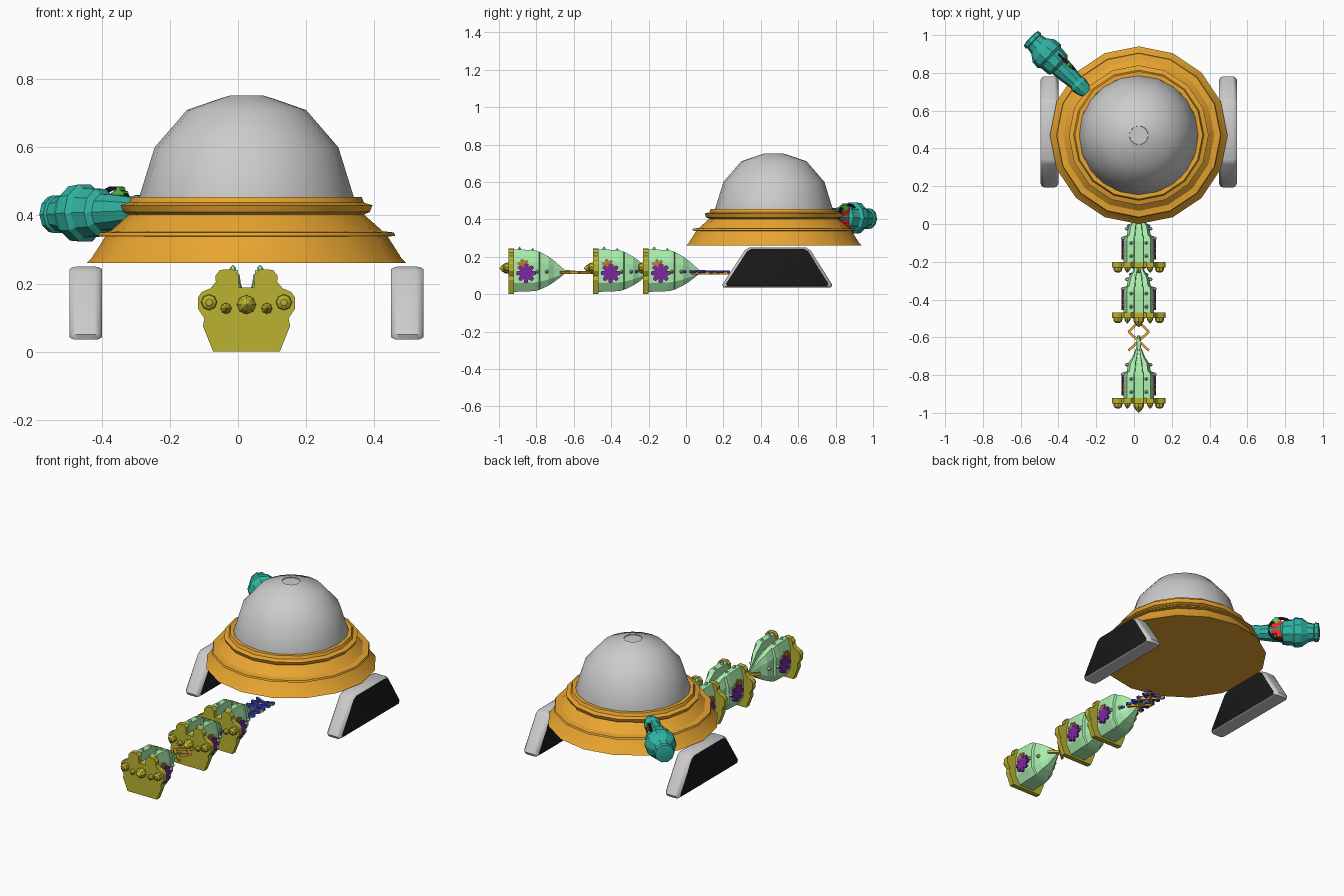
import bpy, bmesh
from math import sin, cos, pi, radians
from mathutils import Vector, Matrix

if "Cube" in bpy.data.objects:
    bpy.data.objects.remove(bpy.data.objects["Cube"])

CX, CY = 0.025, 0.47


def material(name, rgb):
    m = bpy.data.materials.new(name)
    m.diffuse_color = (*rgb, 1)
    m.use_nodes = True
    m.node_tree.nodes["Principled BSDF"].inputs["Base Color"].default_value = m.diffuse_color
    return m


ORANGE = material("orange", (0.82, 0.38, 0.03))
BLACK = material("black", (0.01, 0.01, 0.01))
GREEN = material("light_green", (0.4, 0.85, 0.42))
OLIVE = material("olive", (0.5, 0.45, 0.03))
PURPLE = material("purple", (0.2, 0.02, 0.35))
BROWN = material("brown", (0.5, 0.2, 0.03))
BLUE = material("blue", (0.05, 0.06, 0.6))
TEAL = material("teal", (0.03, 0.45, 0.36))
RED = material("red", (0.85, 0.02, 0.02))
LEAF = material("leaf_green", (0.1, 0.6, 0.05))


def finish(name, bm, mat=None, smooth=None, matrix=None):
    bmesh.ops.recalc_face_normals(bm, faces=bm.faces)
    me = bpy.data.meshes.new(name)
    bm.to_mesh(me)
    bm.free()
    if mat:
        me.materials.append(mat)
    if smooth:
        me.shade_smooth()
        me.set_sharp_from_angle(angle=radians(smooth))
    ob = bpy.data.objects.new(name, me)
    bpy.context.collection.objects.link(ob)
    if matrix:
        ob.matrix_world = matrix
    return ob


def loft(name, rings, **kw):
    """Skin a list of equal-length closed rings and cap both ends."""
    bm = bmesh.new()
    vs = [[bm.verts.new(p) for p in r] for r in rings]
    n = len(vs[0])
    for a, b in zip(vs, vs[1:]):
        for i in range(n):
            bm.faces.new((a[i], a[(i + 1) % n], b[(i + 1) % n], b[i]))
    bm.faces.new(vs[0])
    bm.faces.new(vs[-1])
    return finish(name, bm, **kw)


def lathe(name, profile, sides, **kw):
    return loft(name, [[(r * cos(2 * pi * i / sides), r * sin(2 * pi * i / sides), z)
                        for i in range(sides)] for r, z in profile], **kw)


def aim(loc, direction):
    return Matrix.Translation(loc) @ Vector(direction).to_track_quat('Z', 'Y').to_matrix().to_4x4()


def flower(name, loc, normal, r, petals, depth, mat):
    pts = [(r * k * cos(a), r * k * sin(a)) for i in range(petals * 4)
           for a in [2 * pi * i / (petals * 4)] for k in [(1, 0.95, 0.62, 0.95)[i % 4]]]
    return loft(name, [[(x, y, z) for x, y in pts] for z in (-depth / 2, depth / 2)],
                mat=mat, matrix=aim(loc, normal))


def bars(name, segments, w, h, mat):
    """Flat bars between pairs of points, joined in one mesh."""
    bm = bmesh.new()
    for a, b in segments:
        a, b = Vector(a), Vector(b)
        m = (Matrix.Translation((a + b) / 2) @ (b - a).to_track_quat('X', 'Z').to_matrix().to_4x4()
             @ Matrix.Diagonal(((b - a).length, w, h, 1)))
        bmesh.ops.create_cube(bm, size=1, matrix=m)
    return finish(name, bm, mat)


# Stepped skirt and dome
base = Matrix.Translation((CX, CY, 0))
lathe("skirt", [(0.47, 0.26), (0.455, 0.275), (0.415, 0.338), (0.437, 0.34), (0.433, 0.35),
                (0.40, 0.354), (0.345, 0.403), (0.362, 0.41), (0.37, 0.43), (0.345, 0.438),
                (0.338, 0.455), (0.315, 0.455), (0.305, 0.43)], 16, mat=ORANGE, smooth=30, matrix=base)
lathe("dome", [(0.315, 0.43), (0.315, 0.455), (0.27, 0.60), (0.175, 0.71), (0.08, 0.743),
               (0.05, 0.752), (0.049, 0.748)], 20, smooth=40, matrix=base)

# Track pods
side = [(0.20, 0.035), (0.775, 0.035), (0.782, 0.05), (0.665, 0.235), (0.64, 0.25),
        (0.34, 0.25), (0.315, 0.235), (0.193, 0.05)]
for label, x in (("left", -0.4475), ("right", 0.4975)):
    def ring(dx, k):
        return [(x + dx, 0.4875 + (y - 0.4875) * k, 0.1425 + (z - 0.1425) * k) for y, z in side]
    pod = loft("track_" + label, [ring(-0.048, 0.93), ring(-0.038, 0.985), ring(-0.025, 1),
                                  ring(0.025, 1), ring(0.038, 0.985), ring(0.048, 0.93)], smooth=40)
    pod.data.materials.append(None)
    pod.data.materials.append(BLACK)
    for p in pod.data.polygons:
        if abs(p.normal.x) > 0.95:
            p.material_index = 1

# Chain of three trailing pods, each with a lobed face plate
half_body = [(0.05, 0.012), (0.08, 0.06), (0.08, 0.175), (0.062, 0.24), (0.025, 0.24), (0.022, 0.188)]
body = half_body + [(-x, z) for x, z in reversed(half_body)]
half_face = [(0.098, 0), (0.128, 0.075), (0.124, 0.098), (0.142, 0.125), (0.142, 0.16), (0.132, 0.175),
             (0.106, 0.186), (0.09, 0.205), (0.092, 0.222), (0.078, 0.24), (0.04, 0.243),
             (0.024, 0.226), (0.022, 0.188)]
face = half_face + [(-x, z) for x, z in reversed(half_face)]
body_steps = [(0.0, 1, 1), (0.11, 1, 0.96), (0.135, 0.97, 0.9), (0.14, 0.8, 0.88), (0.185, 0.68, 0.68),
              (0.215, 0.42, 0.5), (0.27, 0.14, 0.1), (0.33, 0.12, 0.06)]
for i, oy in enumerate((0, 0.452, 0.72)):
    n = f"_{i + 1}"
    y0 = -0.92 + oy
    loft("pod_body" + n, [[(CX + x * kx, y0 + dy, 0.118 + (z - 0.118) * kz) for x, z in body]
                          for dy, kx, kz in body_steps], mat=GREEN)
    loft("pod_face" + n, [[(CX + x, y, z) for x, z in face] for y in (y0 - 0.03, y0)], mat=OLIVE)
    for j, (dx, z, r, d) in enumerate([(0, 0.138, 0.028, 0.05), (-0.06, 0.127, 0.016, 0.03),
                                       (0.06, 0.127, 0.016, 0.03)]):
        lathe(f"face_nub{n}_{j}", [(r, 0), (r, d * 0.35), (r * 0.6, d * 0.7), (0.002, d)], 8,
              mat=OLIVE, matrix=aim((CX + dx, y0 - 0.028, z), (0, -1, 0)))
    for s in (-1, 1):
        flower(f"side_gear{n}_{s}", (CX + s * 0.08, y0 + 0.065, 0.112), (s, 0, 0), 0.053, 8, 0.022, PURPLE)
        flower(f"upper_gear{n}_{s}", (CX + s * 0.08, y0 + 0.05, 0.152), (s, 0, 0), 0.035, 7, 0.014, BROWN)
        lathe(f"lobe_back{n}_{s}", [(0.024, 0), (0.022, 0.022), (0.01, 0.03)], 8, mat=OLIVE,
              matrix=aim((CX + s * 0.11, y0 - 0.026, 0.145), (0, -1, 0)))
        for j, (dx, dy, z) in enumerate([(0.072, 0.125, 0.12), (0.05, 0.175, 0.12), (0.04, 0.03, 0.23),
                                         (0.04, 0.10, 0.222)]):
            d = (s, 0, 0) if j < 2 else (0, 0, 1)
            lathe(f"stud{n}_{s}_{j}", [(0.011, 0), (0.009, 0.016), (0.001, 0.024)], 6, mat=GREEN,
                  matrix=aim((CX + s * dx, y0 + dy, z), d))


# Scissor links joining the chain to the machine
def scissor(name, y0, y1, n, amp, w, z, mat):
    step = (y1 - y0) / n
    segs = []
    for k in range(n):
        a = amp if k % 2 == 0 else -amp
        for s in (1, -1):
            segs.append(((CX + s * a, y0 + k * step, z), (CX - s * a, y0 + (k + 1) * step, z)))
    return bars(name, segs, w, 0.014, mat)


scissor("front_link", -0.67, -0.47, 2, 0.054, 0.013, 0.116, ORANGE)
scissor("middle_link", -0.30, -0.19, 1, 0.054, 0.013, 0.116, ORANGE)
scissor("rear_link", 0.03, 0.23, 2, 0.05, 0.013, 0.112, ORANGE)
scissor("rear_spikes", -0.06, 0.23, 6, 0.06, 0.012, 0.12, BLUE)
scissor("middle_spikes", -0.27, -0.22, 1, 0.05, 0.012, 0.12, BLUE)

# Nozzle angled off the rear left of the skirt
axis = Vector((-0.7, 0.68, -0.03)).normalized()
start = Vector((-0.27, 0.715, 0.415))
lathe("nozzle", [(0.03, -0.03), (0.042, 0), (0.048, 0.03), (0.042, 0.05), (0.052, 0.12), (0.056, 0.17),
                 (0.072, 0.185), (0.076, 0.235), (0.088, 0.25), (0.084, 0.29), (0.058, 0.325),
                 (0.05, 0.36), (0.058, 0.365), (0.054, 0.385), (0.03, 0.39)],
      10, mat=TEAL, smooth=20, matrix=aim(start, axis))
out = Vector((0.69, 0.72, 0)).normalized()
hub = Vector((-0.365, 0.865, 0.41))
flower("nozzle_wheel", hub, out, 0.06, 7, 0.02, RED)
lathe("wheel_stem", [(0.03, 0), (0.03, 0.07)], 8, mat=TEAL, matrix=aim(hub - out * 0.075, out))
flower("wheel_leaf", hub + Vector((0.02, -0.02, 0.053)), out, 0.022, 4, 0.022, LEAF)
along = Vector((-out.y, out.x, 0))
arc = [hub + 0.07 * (along * cos(a) + Vector((0, 0, 1)) * sin(a))
       for a in [radians(20 + 20 * k) for k in range(14)]]
bars("wheel_guard", list(zip(arc, arc[1:])), 0.012, 0.012, BLACK)
